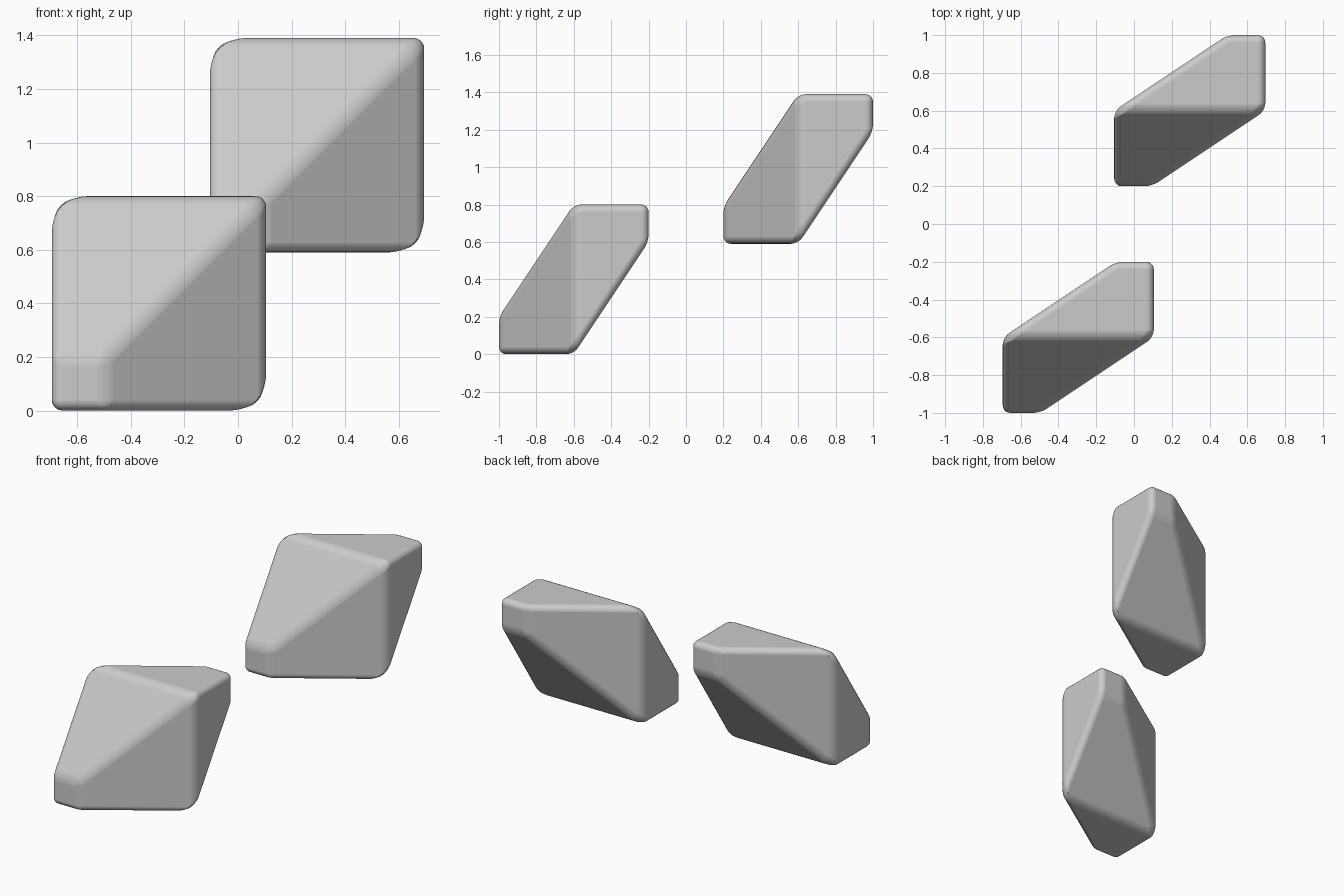
import bpy, bmesh

if "Cube" in bpy.data.objects:
    bpy.data.objects.remove(bpy.data.objects["Cube"])

SIZE, TIP = 0.8, 0.2


def skewed_block(name, corner):
    """Square mid-section tapering to small squares at opposite corners."""
    bm = bmesh.new()

    def ring(start, side, y):
        corners = [(0, 0), (1, 0), (1, 1), (0, 1)]
        return [bm.verts.new((corner[0] + start + side * a, corner[1] + y,
                              corner[2] + start + side * b)) for a, b in corners]

    rings = [ring(0, TIP, 0), ring(0, SIZE, SIZE / 2), ring(SIZE - TIP, TIP, SIZE)]
    for r1, r2 in zip(rings, rings[1:]):
        for i in range(4):
            j = (i + 1) % 4
            bm.faces.new((r1[i], r1[j], r2[j], r2[i]))
    bm.faces.new(rings[0])
    bm.faces.new(rings[-1])
    # merge the coplanar halves where a side continues flat
    bmesh.ops.recalc_face_normals(bm, faces=bm.faces)
    mesh = bpy.data.meshes.new(name)
    bm.to_mesh(mesh)
    bm.free()
    mesh.shade_smooth()
    obj = bpy.data.objects.new(name, mesh)
    bpy.context.collection.objects.link(obj)

    # soft rounded edges
    bevel = obj.modifiers.new("rounded_edges", 'BEVEL')
    bevel.width = 0.04
    bevel.segments = 5
    bevel.limit_method = 'ANGLE'
    bevel.harden_normals = True
    return obj


# front lower block and rear upper block
skewed_block("front_block", (-0.695, -1.0, 0.0))
skewed_block("rear_block", (-0.105, 0.2, 0.59))
